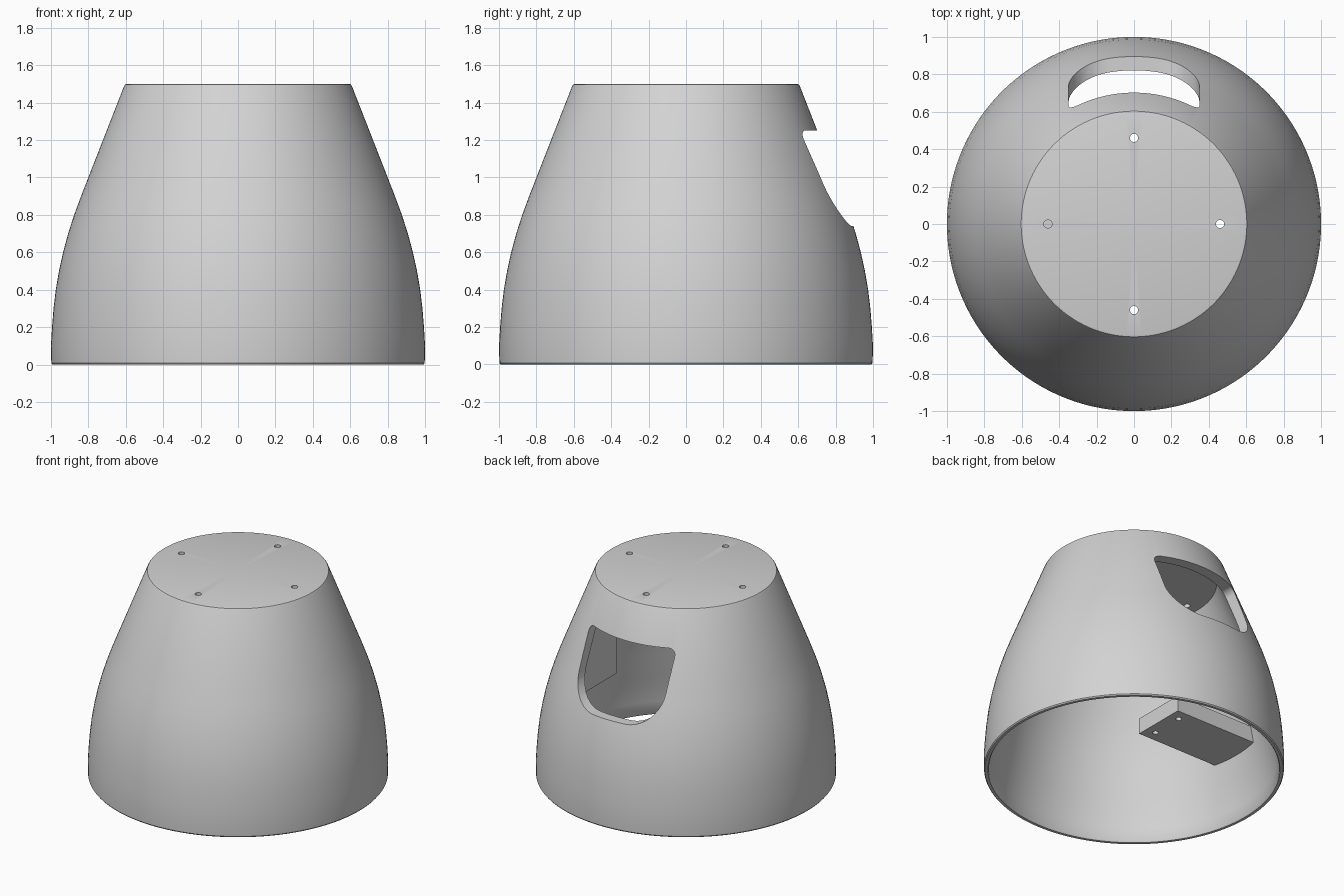
import bpy, bmesh, math

if "Cube" in bpy.data.objects:
    bpy.data.objects.remove(bpy.data.objects["Cube"])

grey = bpy.data.materials.new("light_grey")
grey.diffuse_color = (0.65, 0.65, 0.65, 1)
grey.use_nodes = True
grey.node_tree.nodes["Principled BSDF"].inputs["Base Color"].default_value = grey.diffuse_color


def make_object(name, bm):
    bmesh.ops.remove_doubles(bm, verts=bm.verts, dist=1e-5)
    bmesh.ops.recalc_face_normals(bm, faces=bm.faces)
    mesh = bpy.data.meshes.new(name)
    bm.to_mesh(mesh)
    bm.free()
    mesh.materials.append(grey)
    ob = bpy.data.objects.new(name, mesh)
    bpy.context.collection.objects.link(ob)
    return ob


def revolve(name, profile, n=128, x=0, y=0):
    """Spin an (r, z) profile about a vertical axis; r = 0 points become poles."""
    bm = bmesh.new()
    rings = []
    for r, z in profile:
        if r == 0:
            rings.append([bm.verts.new((x, y, z))] * n)
        else:
            rings.append([bm.verts.new((x + r * math.cos(2 * math.pi * (i + .5) / n),
                                        y + r * math.sin(2 * math.pi * (i + .5) / n), z))
                          for i in range(n)])
    for a, b in zip(rings, rings[1:]):
        for i in range(n):
            j = (i + 1) % n
            loop = list(dict.fromkeys((a[i], a[j], b[j], b[i])))
            if len(loop) > 2:
                bm.faces.new(loop)
    return make_object(name, bm)


def prism(name, outline, y0, y1):
    """Extrude an (x, z) outline along y."""
    bm = bmesh.new()
    a = [bm.verts.new((x, y0, z)) for x, z in outline]
    b = [bm.verts.new((x, y1, z)) for x, z in outline]
    bm.faces.new(a)
    bm.faces.new(b[::-1])
    for i in range(len(a)):
        j = (i + 1) % len(a)
        bm.faces.new((a[i], a[j], b[j], b[i]))
    return make_object(name, bm)


def drill(name, x, y, z0, z1, r):
    return revolve(name, [(0, z0), (r, z0), (r, z1), (0, z1)], 20, x, y)


def cut(target, cutter):
    mod = target.modifiers.new("cut", 'BOOLEAN')
    mod.operation = 'DIFFERENCE'
    mod.solver = 'EXACT'
    mod.object = cutter
    bpy.context.view_layer.update()
    bpy.context.view_layer.objects.active = target
    bpy.ops.object.modifier_apply(modifier=mod.name)
    bpy.data.objects.remove(cutter)


# Bell-shaped hollow shell: outer wall up, over the lid, then the inner wall down
outer = [(.992, 0), (.998, .008), (1, .1), (.994, .2), (.986, .3), (.974, .4),
         (.957, .5), (.935, .6), (.908, .7), (.876, .8), (.839, .9), (.8, 1),
         (.609, 1.488), (.603, 1.497), (.592, 1.5), (0, 1.5)]
inner = [(0, 1.43), (.55, 1.43), (.725, 1), (.765, .9), (.802, .8), (.834, .7),
         (.86, .6), (.882, .5), (.9, .4), (.922, .3), (.942, .2), (.957, .1),
         (.966, .008), (.972, 0)]
shell = revolve("shell", outer + inner + outer[:1])

# Rear window: small upper corners, large lower corners
window = []
for cx, cz, r, start in ((.30, 1.20, .05, 0), (-.30, 1.20, .05, 90),
                         (-.13, .96, .22, 180), (.13, .96, .22, 270)):
    for k in range(11):
        t = math.radians(start + 9 * k)
        window.append((cx + r * math.cos(t), cz + r * math.sin(t)))
cut(shell, prism("window_cutter", window, .3, 1.3))

# Four screw holes through the lid
for x, y in ((.46, 0), (-.46, 0), (0, .46), (0, -.46)):
    cut(shell, drill("lid_drill", x, y, 1.3, 1.6, .022))

# Inner shelf on the left wall with two holes near its free edge
shelf = prism("inner_shelf", [(-.213, .444), (-.213, .56), (-.9, .56), (-.9, .444)], -.2, .2)
for y in (-.12, .12):
    cut(shelf, drill("shelf_drill", -.287, y, .3, .7, .02))

# Flat mounting pad on the right inner wall
pad = prism("inner_pad", [(.70, .48), (.91, .48), (.72, 1.06), (.70, 1.06)], -.2, .2)

for ob in (shell, shelf, pad):
    bpy.ops.object.select_all(action='DESELECT')
    ob.select_set(True)
    bpy.context.view_layer.objects.active = ob
    bpy.ops.object.shade_smooth_by_angle(angle=math.radians(35))
